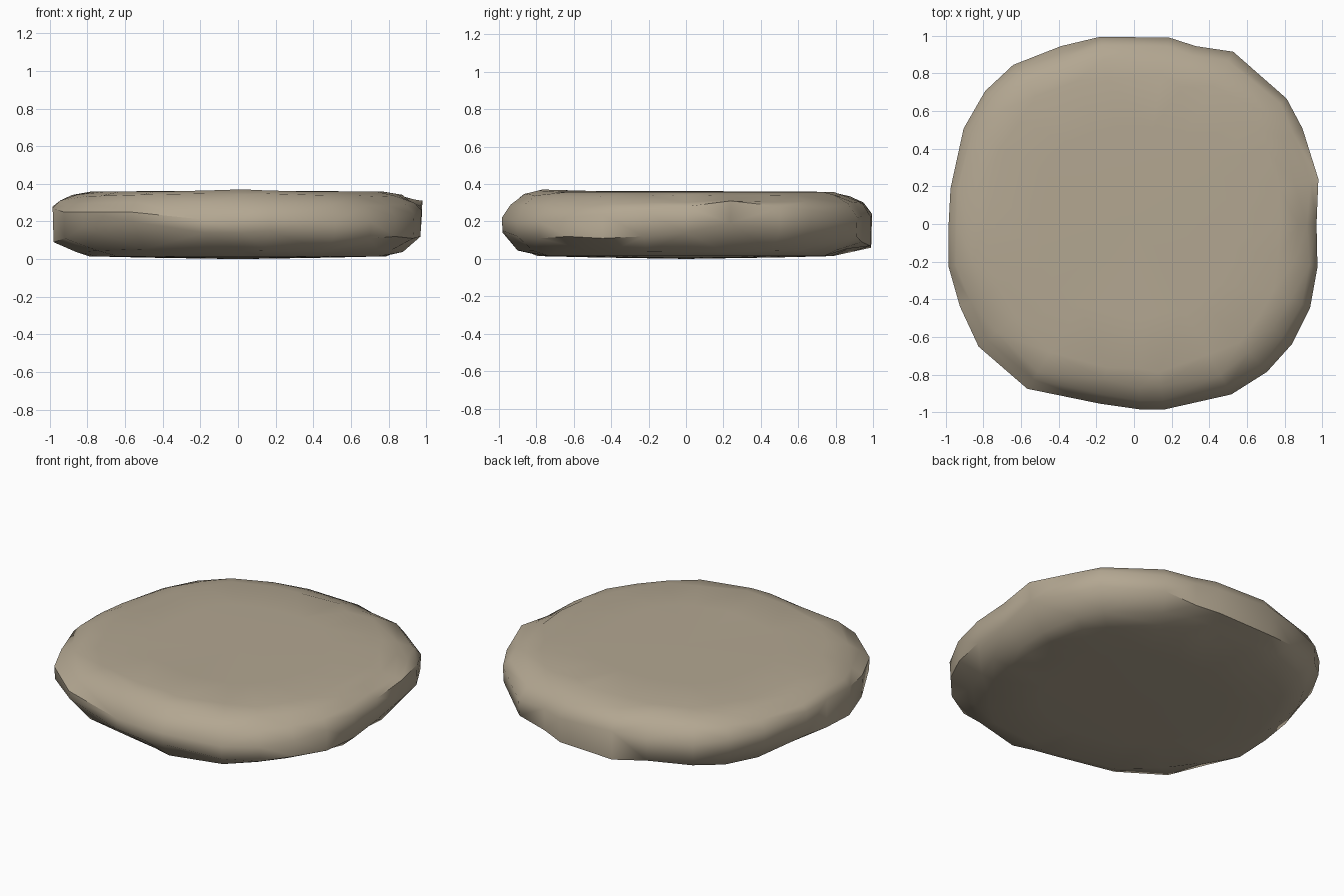
import bpy, bmesh, math, random

if "Cube" in bpy.data.objects:
    bpy.data.objects.remove(bpy.data.objects["Cube"])
random.seed(4)

# Chipped rim outline: x, y, lower edge height, upper edge height
RIM = [(.985, .24, .19, .31), (.975, .0, .14, .28), (.98, -.23, .12, .26), (.94, -.45, .11, .24),
       (.845, -.64, .12, .22), (.71, -.79, .11, .20), (.52, -.91, .12, .20), (.165, -.99, .15, .22),
       (.03, -.99, .14, .22), (-.18, -.96, .14, .21), (-.57, -.88, .20, .25), (-.83, -.655, .17, .25),
       (-.93, -.44, .11, .25), (-.99, -.23, .09, .27), (-.99, 0, .10, .28), (-.98, .19, .12, .27),
       (-.91, .51, .16, .25), (-.795, .71, .15, .24), (-.645, .85, .12, .22), (-.39, .95, .09, .23),
       (-.18, 1.0, .06, .24), (.19, .995, .07, .22), (.33, .95, .09, .23), (.53, .92, .12, .22),
       (.815, .67, .16, .26), (.90, .51, .15, .28)]

stone = bpy.data.materials.new("sandy stone")
stone.diffuse_color = (0.45, 0.385, 0.285, 1)
stone.use_nodes = True
stone.node_tree.nodes["Principled BSDF"].inputs["Base Color"].default_value = stone.diffuse_color

bm = bmesh.new()


def ring(scale, height, wobble=0.0, lift=0.0):
    """One loop of the slab; height is a function of the rim entry."""
    out = []
    for p in RIM:
        s = scale + random.uniform(-wobble, wobble)
        out.append(bm.verts.new((p[0] * s, p[1] * s, height(p) + random.uniform(-lift, lift))))
    return out


# Loops from the underside, round the worn rim, to the top
rings = [ring(.50, lambda p: .008),
         ring(.79, lambda p: .015, .02),
         ring(.885, lambda p: .045, .025, .01),
         ring(.99, lambda p: p[2]),
         ring(.995, lambda p: p[3]),
         ring(.945, lambda p: .3 + .25 * (p[3] - .25), .012, .008),
         ring(.875, lambda p: .338, .02, .005),
         ring(.78, lambda p: .358, .02),
         ring(.50, lambda p: .361)]
n = len(RIM)
for a, b in zip(rings, rings[1:]):
    for i in range(n):
        j = (i + 1) % n
        bm.faces.new((a[i], a[j], b[j], b[i]))

# Caps
for loop, z in ((rings[0], 0.0), (rings[-1], .362)):
    c = bm.verts.new((0, 0, z))
    for i in range(n):
        bm.faces.new((loop[i], loop[(i + 1) % n], c))

# Small raised lump near the front of the top
for v in bm.verts:
    if v.co.z > .33:
        d = math.hypot(v.co.x, v.co.y + .75)
        v.co.z += .014 * max(0, 1 - d / .3)

bmesh.ops.triangulate(bm, faces=[f for f in bm.faces if len(f.verts) == 4])
bmesh.ops.recalc_face_normals(bm, faces=bm.faces)
mesh = bpy.data.meshes.new("stone_slab")
bm.to_mesh(mesh)
bm.free()
slab = bpy.data.objects.new("stone_slab", mesh)
bpy.context.collection.objects.link(slab)
mesh.materials.append(stone)

# Soft shading with the sharper chips kept
bpy.context.view_layer.objects.active = slab
slab.select_set(True)
bpy.ops.object.shade_smooth_by_angle(angle=math.radians(50))
